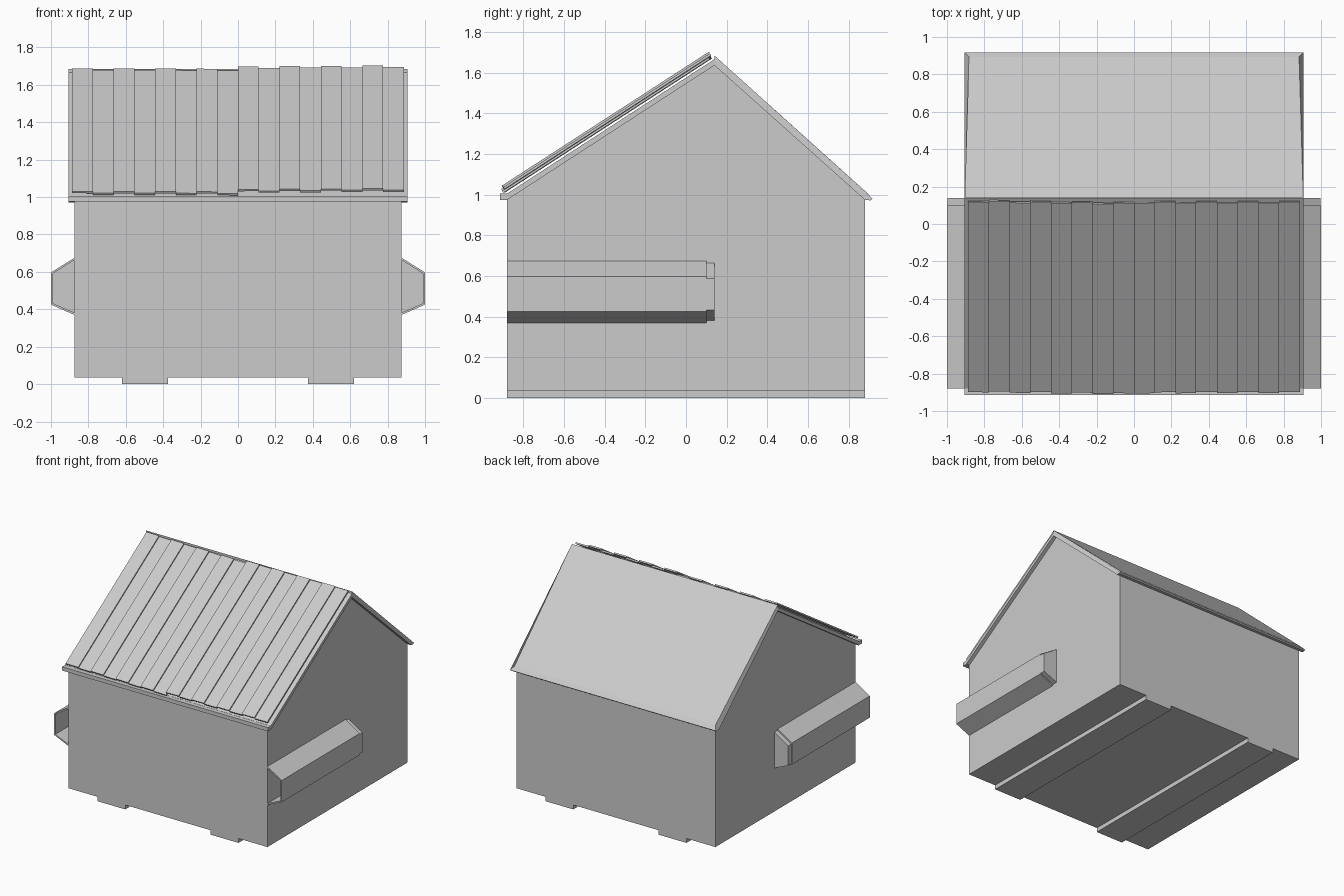
import bpy, bmesh
from mathutils import Vector

if "Cube" in bpy.data.objects:
    bpy.data.objects.remove(bpy.data.objects["Cube"])

grey = bpy.data.materials.new("painted steel grey")
grey.diffuse_color = (0.6, 0.6, 0.6, 1)
grey.use_nodes = True
grey.node_tree.nodes["Principled BSDF"].inputs["Base Color"].default_value = grey.diffuse_color


def loft(name, ring_a, ring_b, caps=(True, True)):
    """Solid between two matching outlines, with optional end caps."""
    bm = bmesh.new()
    a = [bm.verts.new(p) for p in ring_a]
    b = [bm.verts.new(p) for p in ring_b]
    n = len(a)
    for i in range(n):
        j = (i + 1) % n
        bm.faces.new((a[i], a[j], b[j], b[i]))
    if caps[0]:
        bm.faces.new(a[::-1])
    if caps[1]:
        bm.faces.new(b)
    bmesh.ops.recalc_face_normals(bm, faces=bm.faces)
    mesh = bpy.data.meshes.new(name)
    bm.to_mesh(mesh)
    bm.free()
    mesh.materials.append(grey)
    obj = bpy.data.objects.new(name, mesh)
    bpy.context.collection.objects.link(obj)
    return obj


def along_x(name, yz, x0, x1):
    return loft(name, [(x0, y, z) for y, z in yz], [(x1, y, z) for y, z in yz])


def along_y(name, xz, y0, y1):
    return loft(name, [(x, y0, z) for x, z in xz], [(x, y1, z) for x, z in xz])


# Container body with an off-centre gable
along_x("container_body", [(-0.88, 0.035), (0.88, 0.035), (0.88, 0.98),
                           (0.14, 1.64), (-0.88, 0.98)], -0.875, 0.875)

# Rim below the lids and the bar along the front edge
along_x("front_rim", [(-0.88, 0.975), (0.14, 1.637), (0.14, 1.667),
                      (-0.88, 1.006)], -0.905, 0.905)
along_x("front_rim_bar", [(-0.915, 0.975), (-0.875, 0.975), (-0.875, 1.005),
                          (-0.915, 1.005)], -0.905, 0.905)

# Back roof panel with a chamfered eave lip
roof = along_x("back_roof", [(0.14, 1.637), (0.14, 1.685), (0.893, 1.008),
                             (0.917, 0.98), (0.908, 0.972), (0.88, 0.975)],
               -0.905, 0.905)
for v in roof.data.vertices:
    if abs(v.co.y - 0.893) < 0.001:
        v.co.x *= 0.975

# Ribbed lids: stepped cross-sections swept up the front slope
slope = Vector((0, 1.02, 0.66)).normalized()
normal = Vector((0, -slope.z, slope.y))
foot = Vector((0, -0.88, 0.98))
STRIP, RIB, SHEET = 0.1108, 0.010, 0.012


def ribbed_lid(name, x_start, height, rise, slide):
    top, bottom = [], []
    for i in range(8):
        lift = height + rise * i / 7 + (RIB if i % 2 == 0 else 0)
        for k in (i, i + 1):
            x = x_start + k * STRIP
            top.append((x, lift + SHEET, k))
            bottom.append((x, lift, k))
    outline = top + bottom[::-1]

    def ring(distance):
        return [Vector((x, 0, 0)) + foot + normal * h
                + slope * (distance + slide * k / 8) for x, h, k in outline]
    loft(name, ring(0.012), ring(1.222))


ribbed_lid("left_lid", -8 * STRIP, 0.031, 0.004, -0.012)
ribbed_lid("right_lid", 0, 0.043, 0.004, 0.004)

for side, s in (("left", -1), ("right", 1)):
    # Fork pocket: thin folded channel, open at the front
    channel = [(0.875, 0.675), (1.0, 0.597), (1.0, 0.425), (0.875, 0.37),
               (0.875, 0.382), (0.99, 0.432), (0.99, 0.591), (0.875, 0.663)]
    along_y(side + "_fork_pocket", [(s * x, z) for x, z in channel], -0.88, 0.10)
    # Closed rear end of the pocket, stepped in slightly
    plug = [(0.875, 0.664), (0.996, 0.588), (0.996, 0.432), (0.875, 0.38)]
    along_y(side + "_pocket_end", [(s * x, z) for x, z in plug], 0.098, 0.14)
    # Floor skid
    skid = [(0.375, 0), (0.62, 0), (0.62, 0.037), (0.375, 0.037)]
    along_y(side + "_skid", [(s * x, z) for x, z in skid], -0.88, 0.88)
